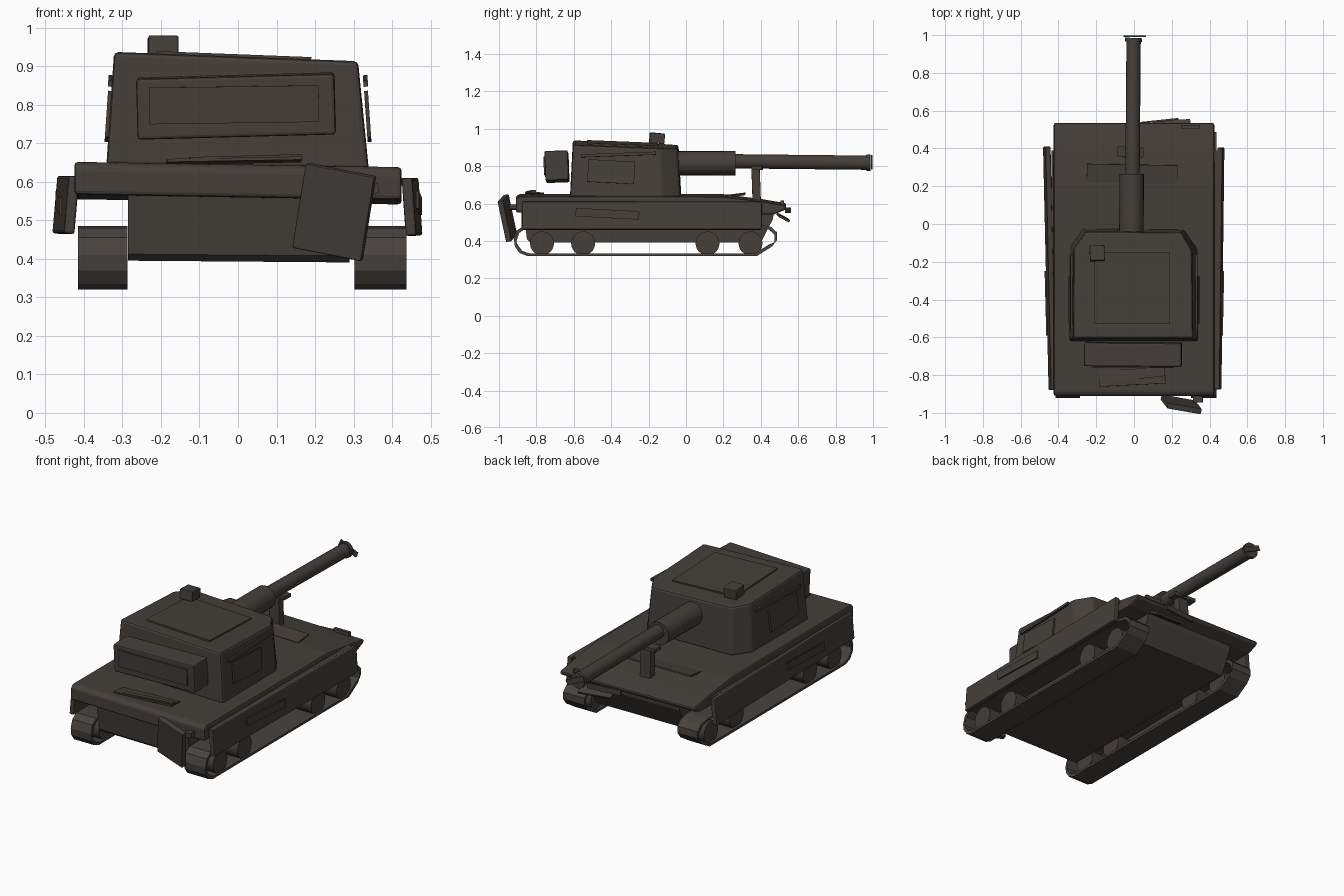
import bpy, bmesh, math
from mathutils import Vector, Euler

if "Cube" in bpy.data.objects:
    bpy.data.objects.remove(bpy.data.objects["Cube"])


def material(name, rgb):
    m = bpy.data.materials.new(name)
    m.diffuse_color = (*rgb, 1)
    m.use_nodes = True
    m.node_tree.nodes["Principled BSDF"].inputs["Base Color"].default_value = m.diffuse_color
    return m


ARMOUR = material("dark_armour", (0.058, 0.049, 0.042))
TRACK = material("track_metal", (0.065, 0.056, 0.049))


def finish(name, bm, mat, bevel=0.0, smooth=False):
    bmesh.ops.recalc_face_normals(bm, faces=bm.faces)
    me = bpy.data.meshes.new(name)
    bm.to_mesh(me)
    bm.free()
    ob = bpy.data.objects.new(name, me)
    bpy.context.collection.objects.link(ob)
    me.materials.append(mat)
    if bevel:
        b = ob.modifiers.new("edge", "BEVEL")
        b.width, b.segments, b.limit_method = bevel, 2, "ANGLE"
    if smooth:
        bpy.context.view_layer.objects.active = ob
        ob.select_set(True)
        bpy.ops.object.shade_smooth_by_angle(angle=math.radians(35))
        ob.select_set(False)
    return ob


def loft(name, rings, mat=ARMOUR, bevel=0.0, roll=0.0):
    """Skin between closed rings with capped ends; roll leans it sideways."""
    bm = bmesh.new()
    vs = [[bm.verts.new((x, y, z - roll * x)) for x, y, z in r] for r in rings]
    n = len(vs[0])
    for a, b in zip(vs, vs[1:]):
        for i in range(n):
            j = (i + 1) % n
            bm.faces.new((a[i], a[j], b[j], b[i]))
    bm.faces.new(vs[0])
    bm.faces.new(vs[-1])
    return finish(name, bm, mat, bevel)


def box(name, centre, size, rot=(0, 0, 0), bevel=0.0, mat=ARMOUR):
    bm = bmesh.new()
    bmesh.ops.create_cube(bm, size=1)
    for v in bm.verts:
        v.co = Vector(a * b for a, b in zip(v.co, size))
    ob = finish(name, bm, mat, bevel)
    ob.location = centre
    ob.rotation_euler = Euler([math.radians(a) for a in rot])
    return ob


def rod(name, a, b, r, sides=20, mat=ARMOUR):
    a, b = Vector(a), Vector(b)
    bm = bmesh.new()
    bmesh.ops.create_cone(bm, cap_ends=True, segments=sides, radius1=r, radius2=r, depth=(b - a).length)
    ob = finish(name, bm, mat, smooth=True)
    ob.location = (a + b) / 2
    ob.rotation_euler = (b - a).to_track_quat("Z", "Y").to_euler()
    return ob


# Hull: wide upper deck over a narrow belly with sloped ends
def across(profile, xl, xr):
    return [[(x, y, z) for y, z in profile] for x in (xl, xr)]


deck = [(-0.91, 0.56), (-0.91, 0.63), (-0.89, 0.645), (0.2, 0.643), (0.4, 0.618),
        (0.535, 0.595), (0.535, 0.575), (0.47, 0.548)]
loft("upper_hull", across(deck, -0.425, 0.425), bevel=0.012, roll=0.016)
belly = [(-0.87, 0.565), (-0.85, 0.41), (-0.83, 0.393), (0.40, 0.393), (0.465, 0.52), (0.47, 0.565)]
loft("lower_hull", across(belly, -0.285, 0.29), roll=0.008)

# Side skirts, slightly splayed and leaning
box("left_skirt", (-0.447, -0.235, 0.54), (0.028, 1.29, 0.15), (0, 5, 1.3), 0.006)
box("right_skirt", (0.452, -0.235, 0.535), (0.028, 1.28, 0.15), (0, -4, -0.7), 0.006)
for s, x in (("left", -0.418), ("right", 0.428)):
    box(s + "_skirt_rail", (x, -0.24, 0.6), (0.04, 1.26, 0.02))
box("right_skirt_slat", (0.470, -0.42, 0.545), (0.008, 0.34, 0.045), (-3, 0, -1.2))
box("left_skirt_slat", (-0.465, -0.42, 0.545), (0.008, 0.34, 0.045), (3, 0, 1.5))

# Tracks: a thin belt swept round each side, over four wheels
belt = [(-0.85, 0.32), (-0.89, 0.335), (-0.915, 0.37), (-0.92, 0.41), (-0.905, 0.455), (-0.87, 0.48),
        (0.40, 0.485), (0.455, 0.475), (0.487, 0.445), (0.487, 0.405), (0.46, 0.37), (0.38, 0.32)]
cy, cz = -0.22, 0.4
for s, x0, x1 in (("left", -0.415, -0.287), ("right", 0.302, 0.437)):
    bm = bmesh.new()
    loops = []
    for x, t in ((x0, 0), (x1, 0), (x1, 0.013), (x0, 0.013)):
        loops.append([bm.verts.new((x, y - math.copysign(t, y - cy), z - math.copysign(t, z - cz)))
                      for y, z in belt])
    n = len(belt)
    for k in range(4):
        a, b = loops[k], loops[(k + 1) % 4]
        for i in range(n):
            j = (i + 1) % n
            bm.faces.new((a[i], a[j], b[j], b[i]))
    finish(s + "_track", bm, TRACK)
    for i, y in enumerate((-0.77, -0.55, 0.115, 0.345)):
        rod(f"{s}_wheel_{i + 1}", (x0 + 0.015, y, 0.387), (x1 - 0.01, y, 0.387), 0.064, 24)

# Turret: tapered prism with chamfered gun-side corners
base = [(-0.342, -0.62), (0.34, -0.62), (0.335, -0.13), (0.265, -0.03), (-0.27, -0.025), (-0.338, -0.12)]
roof = [(-0.322, -0.605), (0.312, -0.605), (0.307, -0.14), (0.25, -0.045), (-0.255, -0.04), (-0.318, -0.13)]
loft("turret", [[(x, y, 0.636 - 0.018 * x) for x, y in base],
                [(x, y, 0.903 - 0.04 * (y + 0.04) - 0.038 * x) for x, y in roof]], bevel=0.012)
box("roof_hatch", (-0.01, -0.34, 0.918), (0.4, 0.38, 0.012), (-2.3, 2.2, 0))
box("roof_sight", (-0.195, -0.155, 0.949), (0.078, 0.08, 0.056), (-5, 1, 2), 0.004)
for s, g in (("left", -1), ("right", 1)):
    box(s + "_turret_panel", (g * 0.337, -0.40, 0.77), (0.01, 0.25, 0.12), (-3, -g * 4, 0))
    box(s + "_turret_slat", (g * 0.331, -0.36, 0.862), (0.012, 0.40, 0.016), (2, -g * 4, 0))

# Stowage bin on the turret's rear, with a shallow lid
box("stowage_bin", (-0.005, -0.69, 0.797), (0.515, 0.125, 0.158), (2, -1.5, -0.5), 0.008)
box("bin_lid", (-0.01, -0.755, 0.80), (0.44, 0.008, 0.095), (2, -0.8, -0.5))

# Gun, with a stepped sleeve and muzzle plate
rod("gun_sleeve", (-0.014, -0.06, 0.815), (-0.012, 0.265, 0.816), 0.065)
rod("gun_barrel", (-0.008, 0.25, 0.826), (-0.002, 0.985, 0.818), 0.038)
rod("muzzle_ring", (-0.003, 0.965, 0.818), (-0.002, 0.985, 0.818), 0.045)
box("muzzle_plate", (0.004, 0.994, 0.82), (0.118, 0.008, 0.03), (0, 25, 0))

# Travel lock holding the barrel
box("travel_lock_post", (-0.02, 0.375, 0.70), (0.065, 0.045, 0.18), (2, 0, 0), 0.003)
box("travel_lock_cradle", (-0.02, 0.38, 0.79), (0.14, 0.055, 0.02), (0, 0, -3))

# Loose plates and fittings on the deck
box("deck_panel", (-0.01, 0.265, 0.645), (0.48, 0.1, 0.009), (7, 0.8, -1))
box("rear_grille", (-0.01, -0.81, 0.655), (0.35, 0.085, 0.008), (-5, -1, 3))
box("rear_slat", (0.02, -0.83, 0.664), (0.29, 0.025, 0.008), (0, -1.5, 6))
box("headlamp_bar", (0.3, 0.515, 0.6), (0.1, 0.018, 0.03))
box("nose_strip", (0.135, 0.546, 0.565), (0.2, 0.01, 0.03), (0, 0, 6))
box("tow_hook", (0.2, 0.52, 0.525), (0.2, 0.06, 0.012), (-28, 4, 4))

# Hanging rear flap with its bracket
box("rear_flap", (0.25, -0.955, 0.522), (0.185, 0.03, 0.225), (10, 11, -10), 0.004)
box("flap_bracket", (0.34, -0.92, 0.58), (0.05, 0.05, 0.025), (0, -8, 0))
